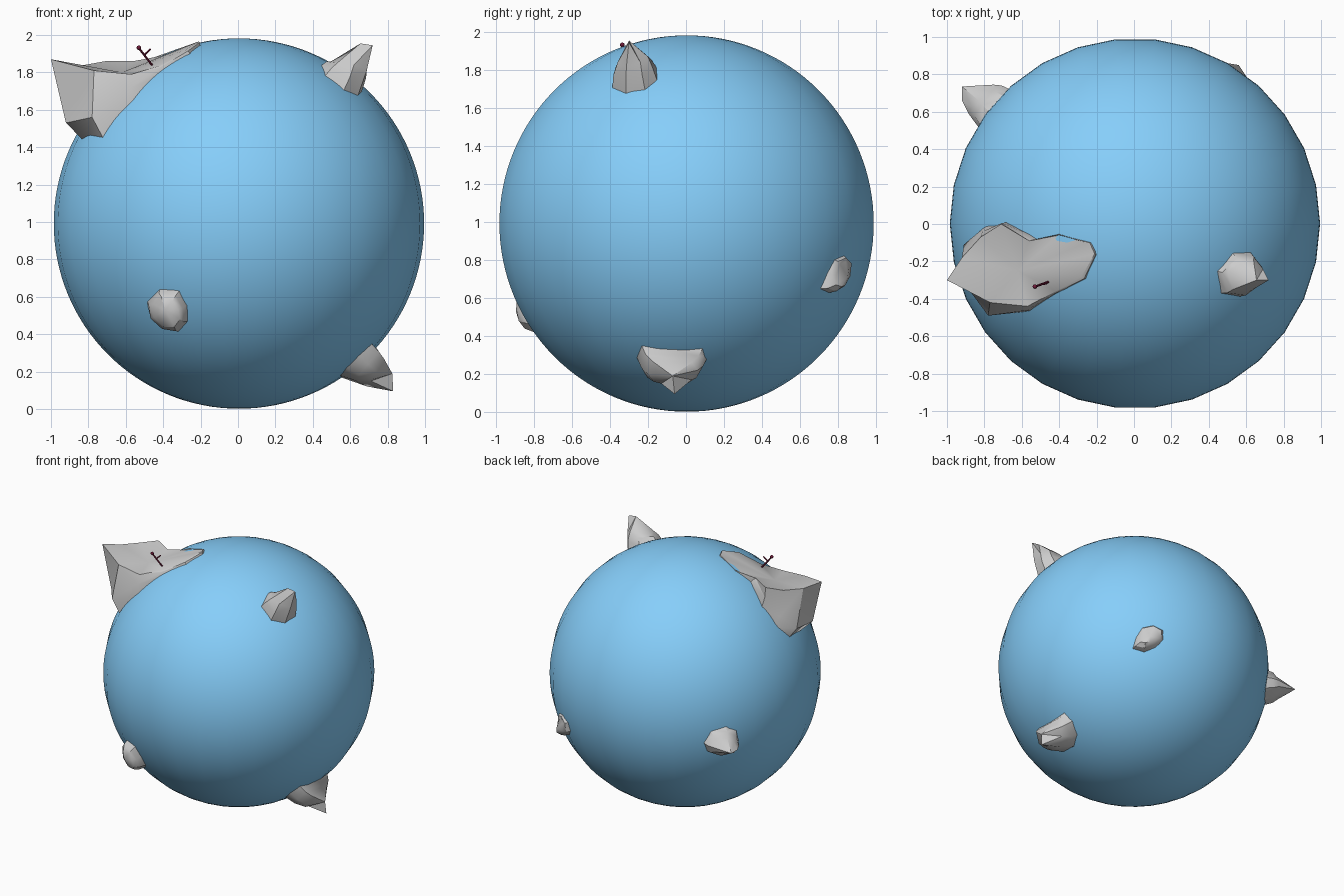
import bpy, bmesh, math
from mathutils import Vector

CENTER = Vector((0.005, 0.003, 0.992))
R = 0.99


def material(name, rgb):
    m = bpy.data.materials.new(name)
    m.diffuse_color = (*rgb, 1)
    return m


def finish(bm, name, mat=None, angle=30):
    bmesh.ops.recalc_face_normals(bm, faces=bm.faces)
    me = bpy.data.meshes.new(name)
    bm.to_mesh(me)
    bm.free()
    ob = bpy.data.objects.new(name, me)
    bpy.context.collection.objects.link(ob)
    if mat:
        me.materials.append(mat)
    bpy.ops.object.select_all(action='DESELECT')
    ob.select_set(True)
    bpy.context.view_layer.objects.active = ob
    bpy.ops.object.shade_smooth_by_angle(angle=math.radians(angle))
    return ob


def on_globe(p, r=0.965):
    return CENTER + (Vector(p) - CENTER).normalized() * r


def rock(name, base, top, tip, mid=None):
    """Loft from a ring sunk in the globe to a crown ring, closed at a tip."""
    foot = [on_globe(p) for p in base]
    middle = []
    for i, (a, b) in enumerate(zip(base, top)):
        p = on_globe(a, R).lerp(Vector(b), 0.5)
        p = CENTER + (p - CENTER) * 1.006
        middle.append(Vector(mid[i]) if mid and i in mid else p)
    bm = bmesh.new()
    rings = [[bm.verts.new(p) for p in ring] for ring in (foot, middle, top)]
    n = len(base)
    for lo, hi in zip(rings, rings[1:]):
        for i in range(n):
            j = (i + 1) % n
            bm.faces.new((lo[i], lo[j], hi[j], hi[i]))
    t = bm.verts.new(tip)
    for i in range(n):
        bm.faces.new((rings[2][i], rings[2][(i + 1) % n], t))
    bm.faces.new(rings[0][::-1])
    bmesh.ops.triangulate(bm, faces=bm.faces)
    return finish(bm, name, angle=35)


def rod(name, a, b, radius, mat):
    a, b = Vector(a), Vector(b)
    bm = bmesh.new()
    bmesh.ops.create_cone(bm, cap_ends=True, segments=8, radius1=radius,
                          radius2=radius, depth=(b - a).length)
    rot = (b - a).to_track_quat('Z', 'Y').to_matrix()
    bmesh.ops.rotate(bm, verts=bm.verts, matrix=rot)
    bmesh.ops.translate(bm, verts=bm.verts, vec=(a + b) / 2)
    return finish(bm, name, mat)


def ball(name, pos, radius, mat, u, v):
    bm = bmesh.new()
    bmesh.ops.create_uvsphere(bm, u_segments=u, v_segments=v, radius=radius)
    ob = finish(bm, name, mat)
    ob.location = pos
    return ob


# globe: 30 segments around, finely divided top to bottom
blue = material("sky_blue", (0.24, 0.62, 0.96))
globe = ball("globe", CENTER, R, blue, 30, 64)
globe.rotation_euler.z = math.radians(90)

# big cliff with a sharp peak and a sloping plateau
rock("cliff",
     [(-.20, -.17, 1.95), (-.25, -.30, 1.90), (-.42, -.38, 1.80), (-.57, -.48, 1.645),
      (-.73, -.49, 1.44), (-.84, -.25, 1.44), (-.87, -.10, 1.46), (-.80, .00, 1.57),
      (-.69, .01, 1.69), (-.52, -.08, 1.83), (-.40, -.05, 1.89), (-.22, -.10, 1.95)],
     [(-.21, -.16, 1.965), (-.28, -.28, 1.92), (-.42, -.36, 1.835), (-.57, -.44, 1.79),
      (-.77, -.42, 1.81), (-1.0, -.30, 1.87), (-.92, -.18, 1.84), (-.82, -.07, 1.84),
      (-.71, .00, 1.86), (-.56, -.09, 1.86), (-.40, -.06, 1.89), (-.25, -.10, 1.95)],
     (-.62, -.25, 1.80),
     {4: (-.78, -.49, 1.56), 5: (-.92, -.30, 1.53), 6: (-.91, -.11, 1.54),
      7: (-.81, -.04, 1.64)})

# smaller crags
rock("crag_upper_right",
     [(.43, -.25, 1.83), (.46, -.38, 1.78), (.57, -.40, 1.70), (.66, -.33, 1.68),
      (.68, -.22, 1.70), (.64, -.15, 1.75), (.53, -.15, 1.82)],
     [(.50, -.26, 1.86), (.53, -.35, 1.85), (.62, -.36, 1.84), (.72, -.30, 1.945),
      (.69, -.24, 1.84), (.64, -.20, 1.87), (.57, -.21, 1.88)],
     (.655, -.30, 1.955))

rock("crag_front",
     [(-.49, -.72, .58), (-.42, -.80, .65), (-.31, -.86, .64), (-.27, -.85, .55),
      (-.27, -.80, .45), (-.32, -.72, .40), (-.41, -.70, .42), (-.48, -.70, .48)],
     [(-.45, -.83, .56), (-.41, -.87, .60), (-.35, -.89, .58), (-.32, -.89, .53),
      (-.31, -.88, .48), (-.34, -.85, .44), (-.40, -.83, .44), (-.45, -.82, .49)],
     (-.39, -.895, .53))

rock("crag_lower_right",
     [(.73, -.25, .34), (.74, .10, .34), (.68, .12, .27), (.60, .08, .19),
      (.53, -.02, .17), (.53, -.15, .17), (.58, -.24, .20), (.66, -.28, .27)],
     [(.78, -.18, .27), (.77, .03, .26), (.75, .06, .22), (.71, .03, .17),
      (.83, -.06, .095), (.71, -.13, .15), (.72, -.17, .16), (.74, -.20, .20)],
     (.825, -.07, .19))

rock("crag_back_right",
     [(.63, .71, .63), (.54, .76, .61), (.47, .83, .65), (.43, .87, .72),
      (.43, .86, .80), (.50, .81, .84), (.58, .77, .81), (.61, .735, .73)],
     [(.60, .79, .67), (.58, .82, .66), (.55, .84, .67), (.50, .86, .71),
      (.50, .86, .77), (.52, .84, .79), (.56, .81, .78), (.59, .79, .72)],
     (.56, .85, .71))

rock("crag_back_left",
     [(-.66, .73, .87), (-.69, .68, .97), (-.78, .60, 1.0), (-.83, .53, .95),
      (-.84, .51, .85), (-.80, .53, .76), (-.72, .62, .74), (-.67, .70, .79)],
     [(-.75, .745, .87), (-.76, .71, .92), (-.83, .66, .93), (-.87, .63, .90),
      (-.92, .66, .86), (-.86, .62, .81), (-.80, .67, .80), (-.77, .73, .83)],
     (-.92, .735, .86))

# tiny dead sprig on the plateau
dark_red = material("dark_red", (0.16, 0.01, 0.04))
rod("sprig_stem", (-.445, -.305, 1.82), (-.53, -.335, 1.93), .006, dark_red)
rod("sprig_branch", (-.505, -.325, 1.89), (-.467, -.318, 1.925), .005, dark_red)
ball("sprig_bud", (-.53, -.335, 1.932), .012, dark_red, 12, 8)
